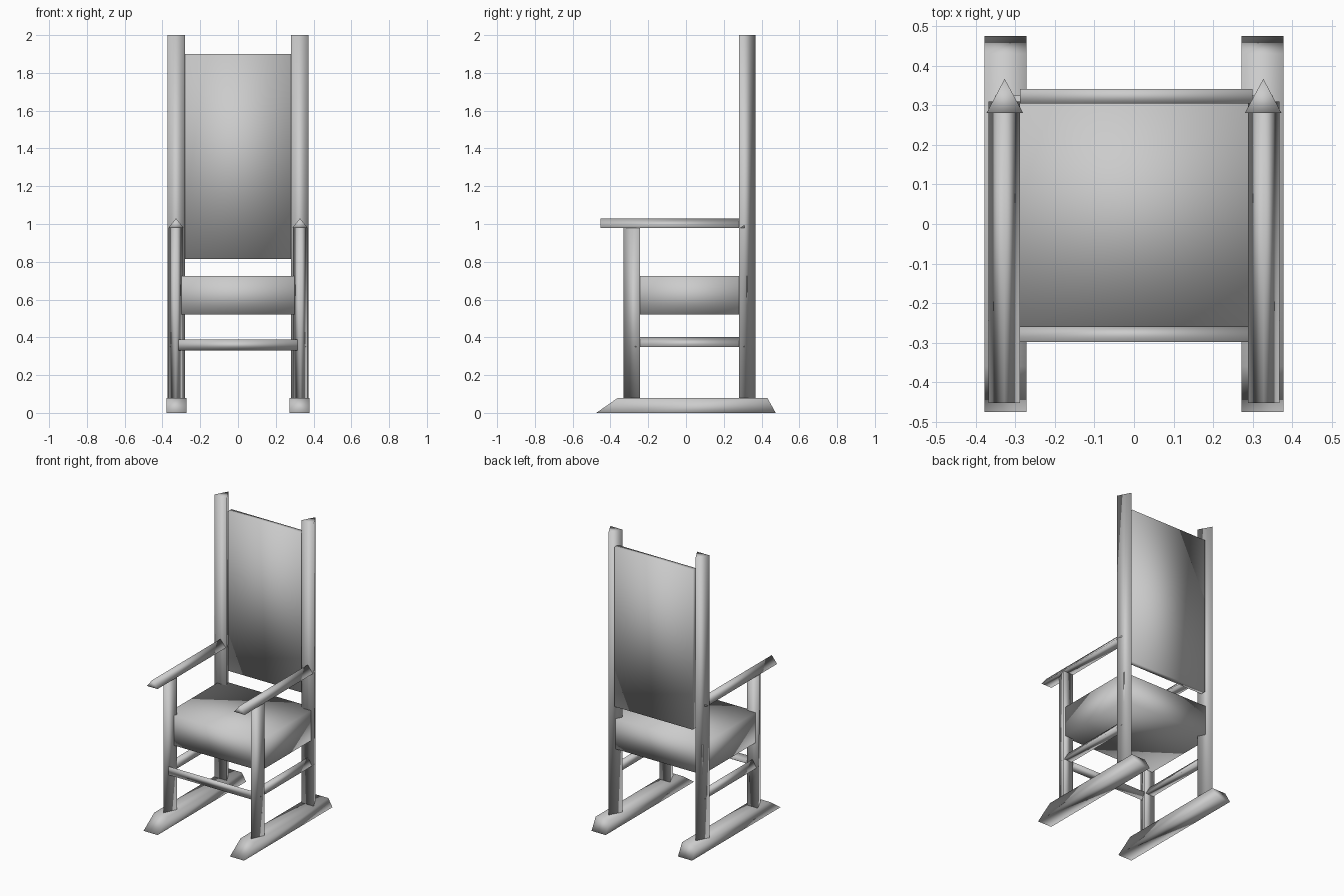
import bpy
import bmesh
from mathutils import Vector

cube = bpy.data.objects.get("Cube")
if cube:
    bpy.data.objects.remove(cube, do_unlink=True)

# One plain grey for the whole chair
grey = bpy.data.materials.new("plain grey")
grey.use_nodes = True
grey.diffuse_color = (0.6, 0.6, 0.6, 1)
grey.node_tree.nodes["Principled BSDF"].inputs["Base Color"].default_value = (0.6, 0.6, 0.6, 1)


def prism(name, profile, direction):
    """Extrude a closed 3D profile along a direction, softly shaded all over."""
    bm = bmesh.new()
    base = bm.faces.new([bm.verts.new(p) for p in profile])
    grown = bmesh.ops.extrude_face_region(bm, geom=[base], use_keep_orig=True)
    new_verts = [g for g in grown["geom"] if isinstance(g, bmesh.types.BMVert)]
    bmesh.ops.translate(bm, verts=new_verts, vec=Vector(direction))
    bmesh.ops.recalc_face_normals(bm, faces=bm.faces)
    for face in bm.faces:
        face.smooth = True
    mesh = bpy.data.meshes.new(name)
    bm.to_mesh(mesh)
    bm.free()
    mesh.materials.append(grey)
    obj = bpy.data.objects.new(name, mesh)
    bpy.context.collection.objects.link(obj)
    return obj


def box(name, x0, x1, y0, y1, z0, z1):
    return prism(name, [(x0, y0, z0), (x1, y0, z0), (x1, y1, z0), (x0, y1, z0)],
                 (0, 0, z1 - z0))


# Parts that repeat on each side
for side, s in (("left", 1), ("right", -1)):
    # Rocker with slanted ends
    prism(f"{side}_rocker",
          [(s * 0.272, -0.475, 0), (s * 0.272, 0.475, 0),
           (s * 0.272, 0.43, 0.08), (s * 0.272, -0.36, 0.08)], (s * 0.106, 0, 0))
    # Three-sided back post, ridge to the rear
    prism(f"{side}_back_post",
          [(s * 0.28, 0.28, 0.06), (s * 0.373, 0.28, 0.06), (s * 0.327, 0.367, 0.06)],
          (0, 0, 1.94))
    # Three-sided front post, ridge to the front
    prism(f"{side}_front_post",
          [(s * 0.29, -0.243, 0.06), (s * 0.369, -0.243, 0.06), (s * 0.33, -0.33, 0.06)],
          (0, 0, 0.92))
    # Armrest, ridge on top
    prism(f"{side}_armrest",
          [(s * 0.288, -0.453, 0.98), (s * 0.368, -0.453, 0.98), (s * 0.328, -0.453, 1.03)],
          (0, 0.763, 0))
    # Side rung, ridge on top
    prism(f"{side}_side_rung",
          [(s * 0.30, -0.27, 0.35), (s * 0.36, -0.27, 0.35), (s * 0.33, -0.27, 0.402)],
          (0, 0.58, 0))

# Front rung, flat to the front
prism("front_rung", [(-0.315, -0.298, 0.33), (-0.315, -0.298, 0.388), (-0.315, -0.248, 0.359)],
      (0.63, 0, 0))

# Seat cushion block and tall back panel
box("seat", -0.352, 0.352, -0.26, 0.325, 0.52, 0.725)
box("back_panel", -0.288, 0.30, 0.305, 0.341, 0.815, 1.90)
